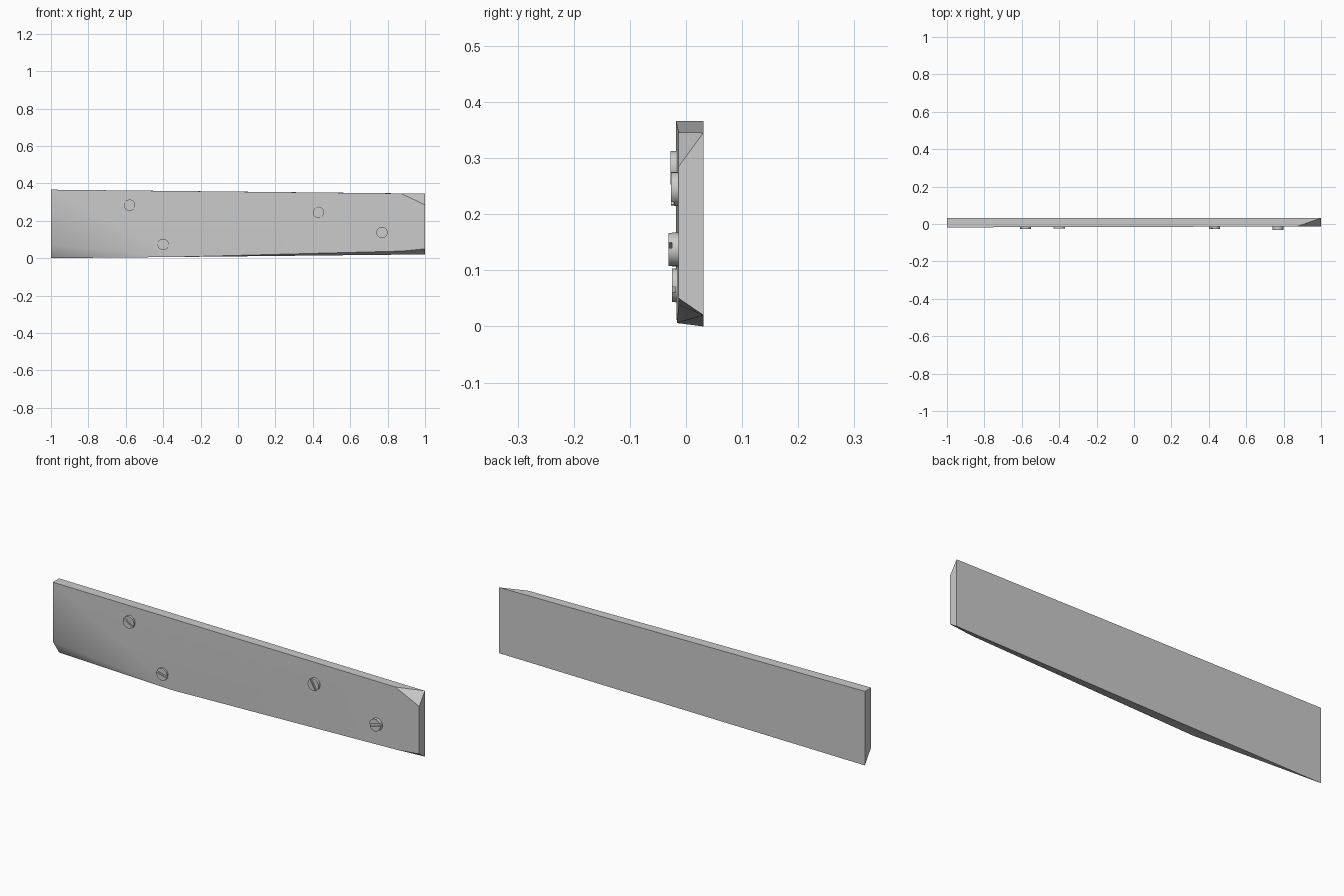
import bpy, bmesh, math

if "Cube" in bpy.data.objects:
    bpy.data.objects.remove(bpy.data.objects["Cube"])


def finish(bm, name, angle):
    bmesh.ops.recalc_face_normals(bm, faces=bm.faces)
    mesh = bpy.data.meshes.new(name)
    bm.to_mesh(mesh)
    bm.free()
    obj = bpy.data.objects.new(name, mesh)
    bpy.context.collection.objects.link(obj)
    bpy.ops.object.select_all(action='DESELECT')
    obj.select_set(True)
    bpy.context.view_layer.objects.active = obj
    bpy.ops.object.shade_smooth_by_angle(angle=math.radians(angle))
    return obj


# Plank: worn front outline joined to a tapered back outline
def plank():
    bm = bmesh.new()
    front = [(-1, .072), (-.34, .006), (.88, .038), (1, .05),
             (1, .285), (.87, .346), (-1, .366)]
    back = [(-1, 0), (1, .02), (1, .345), (-1, .366)]
    A, B, C, D, E, F, G = [bm.verts.new((x, -.0155 + .0025 * x, z)) for x, z in front]
    a, d, g, h = [bm.verts.new((x, .031, z)) for x, z in back]
    for face in ((A, B, C, D, E, F, G), (a, h, g, d), (D, d, g, E), (F, g, h, G),
                 (G, h, a, A),             # front, back, right, top, left
                 (E, g, F), (A, a, B),     # chipped corners
                 (B, a, d, C), (C, d, D)): # underside
        bm.faces.new(face)
    return finish(bm, "plank", 37)


def prism(bm, points, y0, y1):
    low = [bm.verts.new((x, y0, z)) for x, z in points]
    high = [bm.verts.new((x, y1, z)) for x, z in points]
    bm.faces.new(low)
    bm.faces.new(high)
    for i in range(len(points)):
        j = (i + 1) % len(points)
        bm.faces.new((low[i], low[j], high[j], high[i]))


# Slotted screw: base disc with two half-disc lands either side of the slot
def screw(i, x, z, tip, turn, r=.03, slot=.005):
    def arc(start, end, n):
        return [(x + r * math.cos(start + (end - start) * k / n),
                 z + r * math.sin(start + (end - start) * k / n)) for k in range(n + 1)]
    bm = bmesh.new()
    floor = tip + .006
    turn = math.radians(turn)
    prism(bm, arc(turn, turn + math.tau, 24)[:-1], -.01, floor)
    gap = math.asin(slot / r)
    for half in (0, math.pi):
        prism(bm, arc(turn + half + gap, turn + half + math.pi - gap, 11), floor, tip)
    return finish(bm, f"screw_{i}", 35)


plank()
for i, spec in enumerate([(-.58, .283, -.028, -35), (-.40, .073, -.025, -15),
                          (.43, .245, -.027, -60), (.77, .137, -.031, 15)], 1):
    screw(i, *spec)
